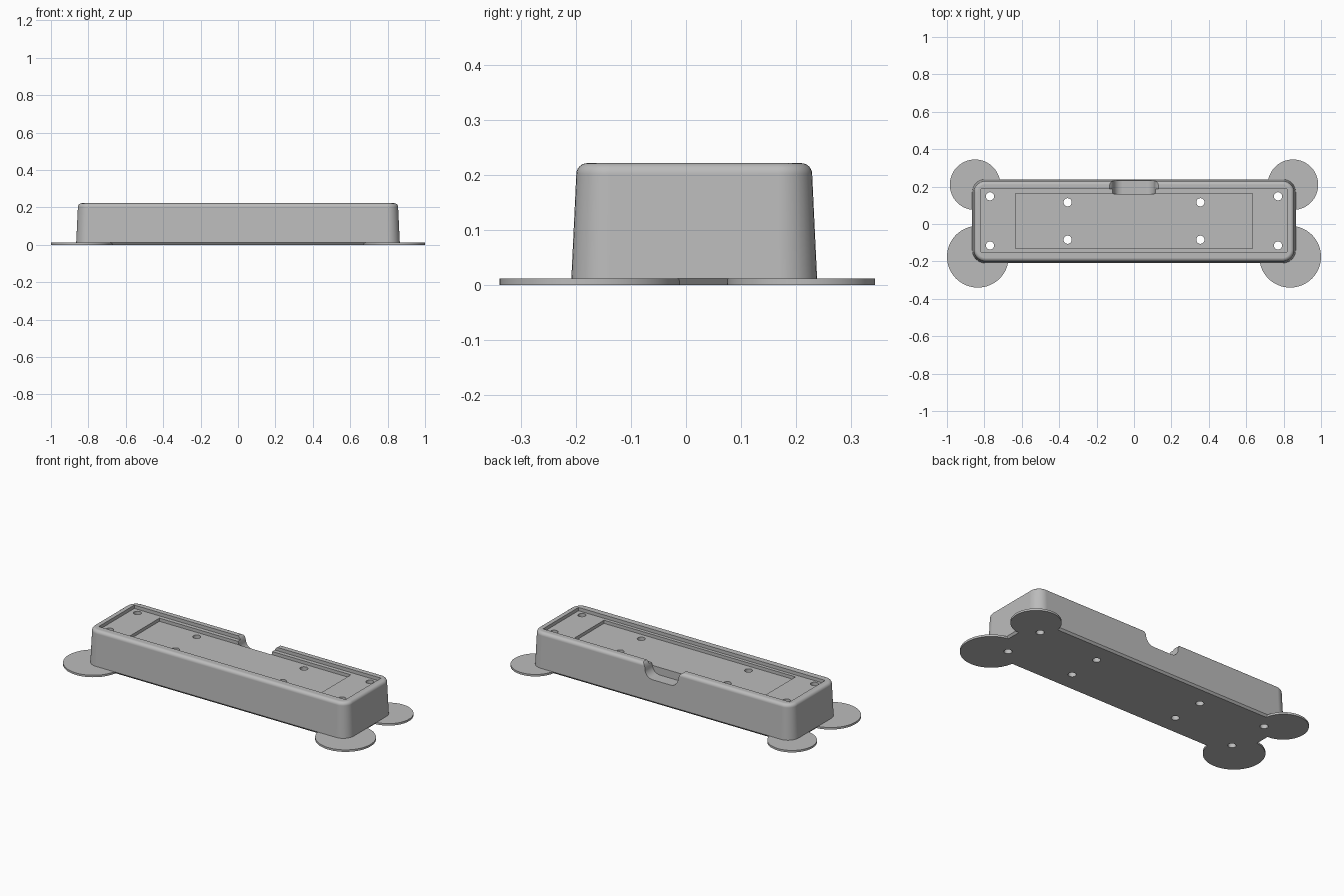
import bpy
import bmesh
from math import sin, cos, pi, radians
from mathutils import Matrix, Vector

cube = bpy.data.objects.get("Cube")
if cube:
    bpy.data.objects.remove(cube, do_unlink=True)

CENTRE_Y = 0.015      # middle of the tray body
TOP = 0.222           # rim height
PAD = 0.012           # thickness of the corner pads

grey = bpy.data.materials.new("plain_grey")
grey.use_nodes = True
grey.diffuse_color = (0.5, 0.5, 0.5, 1)
grey.node_tree.nodes["Principled BSDF"].inputs["Base Color"].default_value = (0.5, 0.5, 0.5, 1)


def finish(bm, name):
    bmesh.ops.recalc_face_normals(bm, faces=bm.faces)
    mesh = bpy.data.meshes.new(name)
    bm.to_mesh(mesh)
    bm.free()
    mesh.materials.append(grey)
    obj = bpy.data.objects.new(name, mesh)
    bpy.context.collection.objects.link(obj)
    return obj


def activate(obj):
    bpy.ops.object.select_all(action='DESELECT')
    obj.select_set(True)
    bpy.context.view_layer.objects.active = obj


def cut(obj, cutter):
    activate(obj)
    mod = obj.modifiers.new("cut", 'BOOLEAN')
    mod.operation = 'DIFFERENCE'
    mod.solver = 'EXACT'
    mod.object = cutter
    bpy.ops.object.modifier_apply(modifier=mod.name)


def rounded_rect(hx, hy, r, z, steps=8):
    points = []
    for q, (sx, sy) in enumerate([(1, 1), (-1, 1), (-1, -1), (1, -1)]):
        for i in range(steps + 1):
            a = (q + i / steps) * pi / 2
            points.append((sx * (hx - r) + r * cos(a),
                           CENTRE_Y + sy * (hy - r) + r * sin(a), z))
    return points


def loft(name, loops):
    bm = bmesh.new()
    rings = [[bm.verts.new(p) for p in loop] for loop in loops]
    n = len(rings[0])
    for low, high in zip(rings, rings[1:]):
        for i in range(n):
            j = (i + 1) % n
            bm.faces.new((low[i], low[j], high[j], high[i]))
    bm.faces.new(rings[0][::-1])
    bm.faces.new(rings[-1])
    return finish(bm, name)


def box(name, x, y0, y1, z0, z1):
    bm = bmesh.new()
    place = Matrix.LocRotScale(Vector((0, (y0 + y1) / 2, (z0 + z1) / 2)), None,
                               Vector((2 * x, y1 - y0, z1 - z0)))
    bmesh.ops.create_cube(bm, size=1, matrix=place)
    return finish(bm, name)


def cylinders(name, spots, z0, z1, sides):
    bm = bmesh.new()
    for x, y, r in spots:
        bmesh.ops.create_cone(bm, cap_ends=True, segments=sides, radius1=r, radius2=r,
                              depth=z1 - z0, matrix=Matrix.Translation((x, y, (z0 + z1) / 2)))
    return finish(bm, name)


# Tapered body with a small foot chamfer and a rounded upper edge
edge = 0.02
loops = [rounded_rect(0.855, 0.214, 0.06, 0),
         rounded_rect(0.865, 0.224, 0.07, PAD)]
for i in range(7):
    a = i / 6 * pi / 2
    inset = edge * (1 - cos(a))
    loops.append(rounded_rect(0.856 - inset, 0.215 - inset, 0.062 - inset,
                              TOP - edge + edge * sin(a)))
body = loft("tray_body", loops)

# Two stepped recesses in the top
recesses = [box("outer_recess_cutter", 0.817, -0.15, 0.186, 0.202, 0.3),
            box("inner_recess_cutter", 0.634, -0.13, 0.162, 0.183, 0.3)]

# Finger scoop through the rear wall, flared at the rim
half = [(0.132, 0.26), (0.13, 0.222), (0.118, 0.212), (0.111, 0.195)]
for i in range(1, 9):
    a = i / 8 * pi / 2
    half.append((0.06 + 0.05 * cos(a), 0.188 - 0.05 * sin(a)))
outline = half + [(-x, z) for x, z in reversed(half)]
scoop = loft("scoop_cutter", [[(x, y, z) for x, z in outline] for y in (0.161, 0.3)])

# Screw holes right through the floor
spots = [(s * x, y, 0.022) for s in (-1, 1)
         for x, y in [(0.77, 0.148), (0.77, -0.115), (0.355, 0.116), (0.355, -0.084)]]
holes = cylinders("hole_cutter", spots, -0.1, 0.4, 32)

cutters = recesses + [scoop, holes]
for cutter in cutters:
    cut(body, cutter)
parts = [body]

# Flat round pads under the corners
for side, s in (("left", 1), ("right", -1)):
    for end, x, y, r in (("front", 0.835, -0.175, 0.165), ("back", 0.85, 0.21, 0.135)):
        pad = cylinders(f"{end}_{side}_pad", [(s * x, y, r)], 0, PAD, 64)
        cut(pad, holes)
        parts.append(pad)

for cutter in cutters:
    bpy.data.objects.remove(cutter, do_unlink=True)

# Smooth the curved faces, keep the edges crisp
for part in parts:
    activate(part)
    bpy.ops.object.shade_smooth_by_angle(angle=radians(28))
    weighted = part.modifiers.new("weighted_normals", 'WEIGHTED_NORMAL')
    weighted.keep_sharp = True
